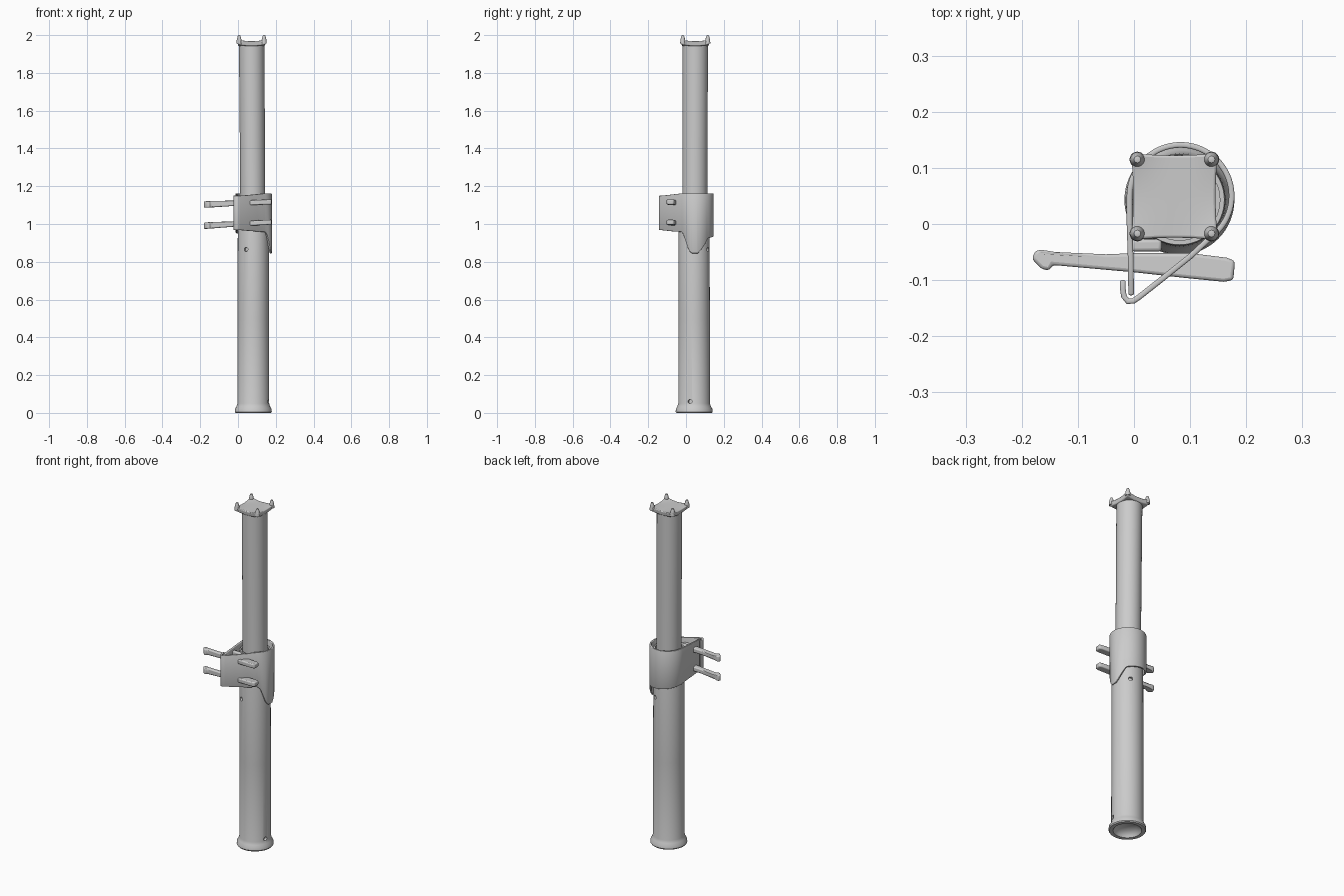
import bpy, bmesh, math
from mathutils import Vector

if "Cube" in bpy.data.objects:
    bpy.data.objects.remove(bpy.data.objects["Cube"])


def finish(name, bm, bevel=0, smooth=40):
    bmesh.ops.recalc_face_normals(bm, faces=bm.faces)
    me = bpy.data.meshes.new(name)
    bm.to_mesh(me)
    bm.free()
    ob = bpy.data.objects.new(name, me)
    bpy.context.collection.objects.link(ob)
    if bevel:
        m = ob.modifiers.new("bevel", 'BEVEL')
        m.width, m.segments, m.limit_method = bevel, 3, 'ANGLE'
    bpy.ops.object.select_all(action='DESELECT')
    ob.select_set(True)
    bpy.context.view_layer.objects.active = ob
    bpy.ops.object.shade_smooth_by_angle(angle=math.radians(smooth))
    return ob


def lathe(name, profile, base, top=None, n=64):
    """Revolve (r, z) points; the axis runs from base (x, y) to top (x, y)."""
    top = top or base
    bm = bmesh.new()
    zmax = max(z for _, z in profile)
    rings = []
    for r, z in profile:
        c = Vector(base).lerp(Vector(top), z / zmax)
        if r == 0:
            rings.append([bm.verts.new((c.x, c.y, z))] * n)
        else:
            rings.append([bm.verts.new((c.x + r * math.cos(2 * math.pi * i / n),
                                        c.y + r * math.sin(2 * math.pi * i / n), z))
                          for i in range(n)])
    for a, b in zip(rings, rings[1:]):
        for i in range(n):
            j = (i + 1) % n
            bm.faces.new(list(dict.fromkeys((a[i], a[j], b[j], b[i]))))
    return finish(name, bm)


# Lower tube with flared foot, dished underside and open top
lower = lathe("lower_tube",
              [(0, 0.035), (0.05, 0.03), (0.068, 0.012), (0.074, 0), (0.094, 0), (0.098, 0.006),
               (0.096, 0.022), (0.089, 0.034), (0.084, 0.05), (0.083, 0.5), (0.082, 1.13),
               (0.08, 1.14), (0.072, 1.14), (0.072, 1.05), (0, 1.05)], (0.081, 0.043))

# Small drilled holes around the lower tube
for k, (ang, z) in enumerate([(-118, 0.865), (62, 0.865), (-15, 0.06)]):
    d = Vector((math.cos(math.radians(ang)), math.sin(math.radians(ang)), 0))
    bpy.ops.mesh.primitive_cylinder_add(vertices=20, radius=0.011, depth=0.03,
                                        location=Vector((0.081, 0.043, z)) + d * 0.083,
                                        rotation=d.to_track_quat('Z', 'Y').to_euler())
    cut = bpy.context.object
    cut.name = f"hole_cutter_{k}"
    cut.hide_render = True
    cut.hide_viewport = True
    m = lower.modifiers.new("hole", 'BOOLEAN')
    m.object, m.operation, m.solver = cut, 'DIFFERENCE', 'EXACT'

# Upper tube, leaning very slightly
lathe("upper_tube", [(0, 0.95), (0.066, 0.95), (0.0665, 1.5), (0.0675, 1.955), (0, 1.955)],
      (0.086, 0.043), (0.0725, 0.049))

# Head plate: square, pinched between the corners, dished on top
bm = bmesh.new()
N, cx, cy = 12, 0.072, 0.049
layers = []
for upper in (False, True):
    rows = []
    for i in range(N + 1):
        row = []
        for j in range(N + 1):
            u, v = 2 * i / N - 1, 2 * j / N - 1
            s = 0.078 if upper else 0.074
            x = u * s * (1 - 0.05 * (1 - v * v))
            y = v * s * (1 - 0.05 * (1 - u * u))
            z = 1.968 + 0.01 * u * u * v * v if upper else 1.942 + 0.01 * u * u * v * v
            row.append(bm.verts.new((cx + x, cy + y, z)))
        rows.append(row)
    for i in range(N):
        for j in range(N):
            bm.faces.new((rows[i][j], rows[i + 1][j], rows[i + 1][j + 1], rows[i][j + 1]))
    layers.append([rows[i][0] for i in range(N)] + [rows[N][j] for j in range(N)]
                  + [rows[i][N] for i in range(N, 0, -1)] + [rows[0][j] for j in range(N, 0, -1)])
a, b = layers
for i in range(len(a)):
    j = (i + 1) % len(a)
    bm.faces.new((a[i], a[j], b[j], b[i]))
finish("head_plate", bm, bevel=0.005)

# Four corner prongs
for sx in (-1, 1):
    for sy in (-1, 1):
        lathe("corner_prong", [(0, 1.955), (0.014, 1.955), (0.0125, 1.975), (0.009, 1.99),
                               (0.006, 1.998), (0, 2.0)],
              (cx + sx * 0.066, cy + sy * 0.066), n=20)

# Clamp collar: sheet wrapped round the tube, meeting at a folded front corner
ax, ay, R = 0.083, 0.05, 0.091


def lerp_table(t, table):
    for (a0, b0), (a1, b1) in zip(table, table[1:]):
        if t <= a1:
            return b0 + (b1 - b0) * max(0, (t - a0) / (a1 - a0))
    return table[-1][1]


# Lower edge height by direction round the tube, giving the hanging tongue
drop = [(-50, 0.958), (-42, 0.945), (-22, 0.86), (-12, 0.845), (8, 0.845), (22, 0.87),
        (45, 0.925), (90, 0.935), (140, 0.945), (180, 0.955)]
path = [(-0.005, -0.127, 1.15, 0.968), (-0.006, -0.06, 1.155, 0.963), (-0.008, 0.0, 1.158, 0.96)]
for ang in range(180, -53, -4):
    t = math.radians(ang)
    path.append((ax + R * math.cos(t), ay + R * math.sin(t), 1.162, lerp_table(ang, drop)))
path += [(0.1, -0.058, 1.158, 0.96), (0.05, -0.098, 1.153, 0.964), (0.008, -0.131, 1.15, 0.968),
         (-0.001, -0.137, 1.15, 0.968), (-0.011, -0.138, 1.15, 0.968),
         (-0.018, -0.129, 1.15, 0.968), (-0.02, -0.115, 1.15, 0.968), (-0.02, -0.1, 1.15, 0.968)]
bm = bmesh.new()
pairs = [(bm.verts.new((x, y, lo)), bm.verts.new((x, y, hi))) for x, y, hi, lo in path]
for p, q in zip(pairs, pairs[1:]):
    bm.faces.new((p[0], q[0], q[1], p[1]))
collar = finish("clamp_collar", bm)
m = collar.modifiers.new("sheet", 'SOLIDIFY')
m.thickness, m.offset = 0.01, 0
m = collar.modifiers.new("edges", 'BEVEL')
m.width, m.segments, m.limit_method, m.angle_limit = 0.003, 2, 'ANGLE', math.radians(60)

# Two wedge pins driven through the collar, hooked at the left end
outline = [(-0.182, -0.062), (-0.176, -0.048), (-0.165, -0.046), (-0.14, -0.05), (-0.05, -0.054),
           (0.0, -0.052), (0.1, -0.052), (0.165, -0.06), (0.18, -0.066), (0.177, -0.1),
           (0.16, -0.103), (0.09, -0.096), (0.0, -0.086), (-0.145, -0.073), (-0.151, -0.083),
           (-0.165, -0.08)]
for z0, z1 in ((1.103, 1.117), (0.991, 1.01)):
    bm = bmesh.new()
    rings = []
    for side in (-1, 1):
        ring = []
        for x, y in outline:
            zc = z0 + (z1 - z0) * (x + 0.18) / 0.36
            half = 0.017 if x < -0.144 else 0.013
            ring.append(bm.verts.new((x, y, zc + side * half)))
        rings.append(ring)
        bm.faces.new(ring)
    for i in range(len(outline)):
        j = (i + 1) % len(outline)
        bm.faces.new((rings[0][i], rings[0][j], rings[1][j], rings[1][i]))
    finish("wedge_pin", bm, bevel=0.007, smooth=50)

# Inner jaw block that the pins press against the tube
bm = bmesh.new()
bmesh.ops.create_cube(bm, size=1)
for v in bm.verts:
    v.co = (0.022 + v.co.x * 0.055, -0.038 + v.co.y * 0.022, 1.06 + v.co.z * 0.16)
finish("jaw_block", bm, bevel=0.006)
